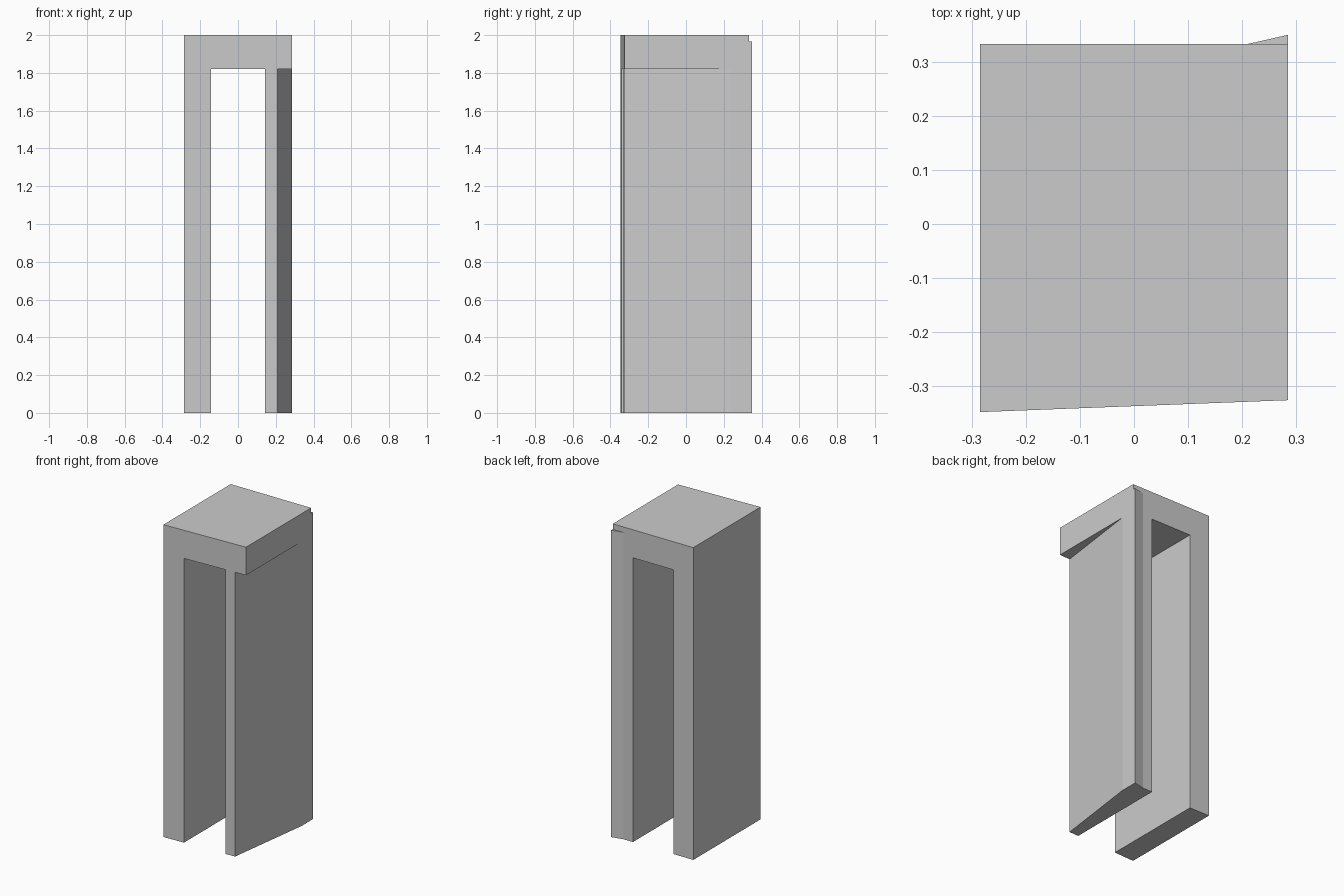
import bpy, bmesh

if "Cube" in bpy.data.objects:
    bpy.data.objects.remove(bpy.data.objects["Cube"])


def front(x):
    # Slightly skewed front plane shared by every part
    return -0.337 + 0.0386 * x


def prism(name, outline, z0, z1):
    bm = bmesh.new()
    base = bm.faces.new([bm.verts.new((x, y, z0)) for x, y in outline])
    ext = bmesh.ops.extrude_face_region(bm, geom=[base])
    top = [v for v in ext["geom"] if isinstance(v, bmesh.types.BMVert)]
    bmesh.ops.translate(bm, verts=top, vec=(0, 0, z1 - z0))
    bmesh.ops.recalc_face_normals(bm, faces=bm.faces)
    mesh = bpy.data.meshes.new(name)
    bm.to_mesh(mesh)
    bm.free()
    obj = bpy.data.objects.new(name, mesh)
    bpy.context.collection.objects.link(obj)
    return obj


W, INNER, BACK = 0.285, 0.143, 0.333
LINTEL = 1.82

# Top block with the slanted front
body = prism("top_block", [(-W, front(-W)), (W, front(W)), (W, BACK), (-W, BACK)], LINTEL, 2.0)

# Straight left leg
left = prism("left_leg", [(-W, front(-W)), (-INNER, front(-INNER)),
                          (-INNER, BACK), (-W, BACK)], 0, LINTEL)

# Right leg tapering toward the front, flared at the back corner
right = prism("right_leg", [(INNER, front(INNER)), (0.21, front(0.21)), (W, 0.235),
                            (W, 0.35), (0.21, BACK), (INNER, BACK)], 0, LINTEL)

# Back corner flare continuing up beside the top block
flare = prism("corner_flare", [(0.21, BACK), (W, BACK), (W, 0.35)], LINTEL, 1.965)
